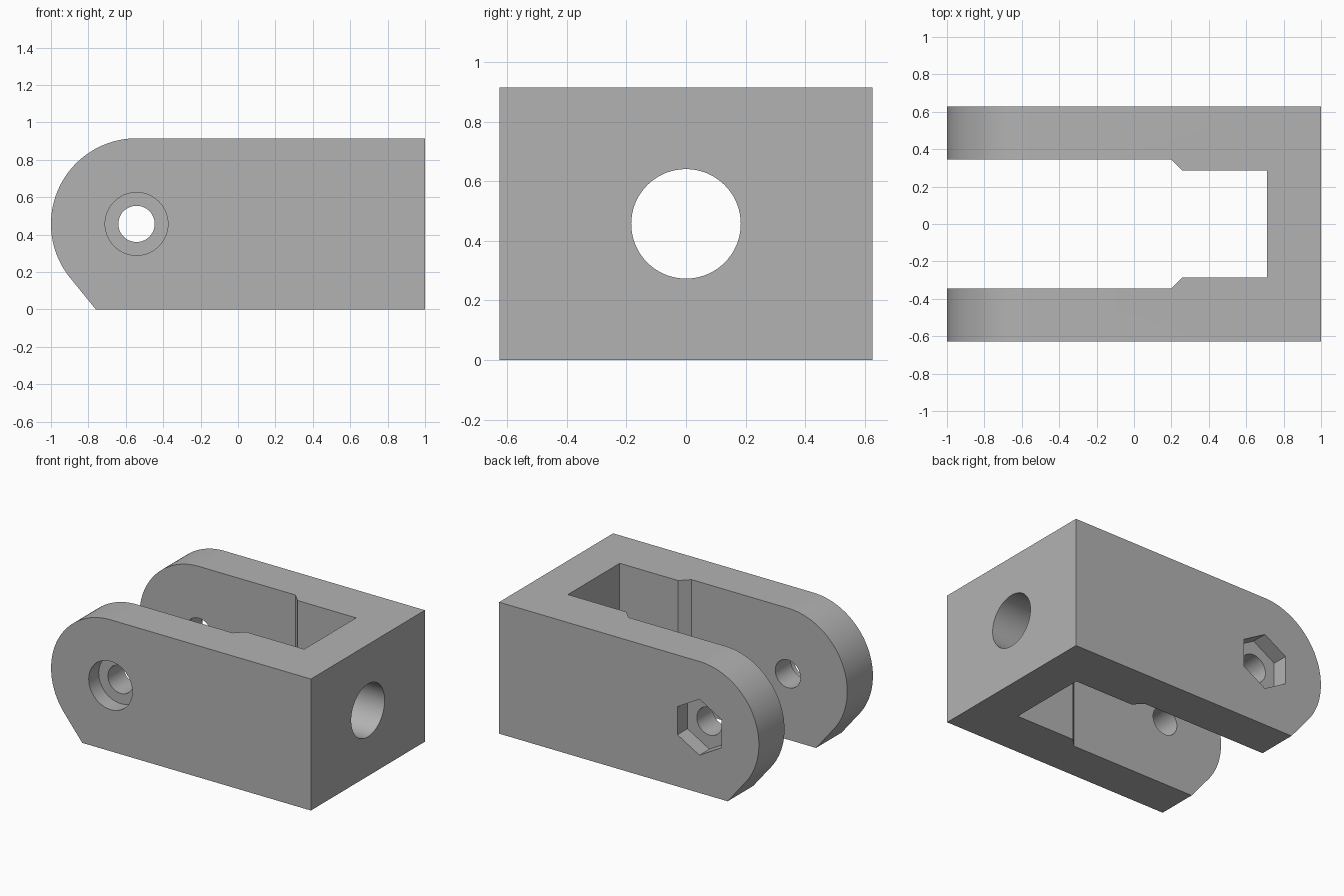
import bpy
import bmesh
from math import cos, sin, radians
from mathutils import Matrix, Vector

if "Cube" in bpy.data.objects:
    bpy.data.objects.remove(bpy.data.objects["Cube"])

HALF_Y, HEIGHT = 0.627, 0.915
R = HEIGHT / 2                      # rounded arm end radius
PIVOT = Vector((-1 + R, 0, R))      # axis of the cross pin

grey = bpy.data.materials.new("plain_grey")
grey.use_nodes = True
COLOUR = (0.45, 0.45, 0.45, 1)
grey.diffuse_color = COLOUR
grey.node_tree.nodes["Principled BSDF"].inputs["Base Color"].default_value = COLOUR


def prism(name, points, push):
    """Closed solid made by pushing a flat outline along a vector."""
    bm = bmesh.new()
    face = bm.faces.new([bm.verts.new(p) for p in points])
    top = bmesh.ops.extrude_face_region(bm, geom=[face])["geom"]
    bmesh.ops.translate(bm, vec=push, verts=[v for v in top if isinstance(v, bmesh.types.BMVert)])
    bmesh.ops.recalc_face_normals(bm, faces=bm.faces)
    mesh = bpy.data.meshes.new(name)
    bm.to_mesh(mesh)
    bm.free()
    obj = bpy.data.objects.new(name, mesh)
    bpy.context.collection.objects.link(obj)
    mesh.materials.append(grey)
    return obj


def ring(radius, sides, centre, axis):
    """Regular outline around the x or y axis, with a corner at the top."""
    side = Vector((1, 0, 0)) if axis == "y" else Vector((0, 1, 0))
    up = Vector((0, 0, 1))
    angles = [radians(360 * i / sides) for i in range(sides)]
    return [centre + radius * (sin(a) * side + cos(a) * up) for a in angles]


def cut(target, cutter):
    mod = target.modifiers.new(cutter.name, "BOOLEAN")
    mod.operation, mod.solver, mod.object = "DIFFERENCE", "EXACT", cutter
    bpy.context.view_layer.objects.active = target
    bpy.ops.object.modifier_apply(modifier=mod.name)
    bpy.data.objects.remove(cutter)


# Body: side outline with a round end that runs tangentially into a sloped heel
arc = [PIVOT + R * Vector((cos(radians(a)), 0, sin(radians(a)))) for a in range(90, 221, 2)]
heel = Vector((-0.76, 0, 0))
outline = arc + [heel, Vector((1, 0, 0)), Vector((1, 0, HEIGHT))]
body = prism("clevis_body", [p + Vector((0, -HALF_Y, 0)) for p in outline], (0, 2 * HALF_Y, 0))

# Stepped slot between the arms
half = [(-1.2, 0.345), (0.2, 0.345), (0.26, 0.285), (0.71, 0.285)]
slot = half + [(x, -y) for x, y in reversed(half)]
cut(body, prism("slot_cutter", [(x, y, -0.1) for x, y in slot], (0, 0, HEIGHT + 0.2)))

# Shank hole through the end wall
cut(body, prism("shank_cutter", ring(0.184, 72, Vector((0.5, 0, R)), "x"), (1, 0, 0)))

# Pin hole through both arms, round recess in front, hexagonal recess behind
front = PIVOT - Vector((0, 1, 0))
back = PIVOT + Vector((0, 1, 0))
DEPTH = 1 - HALF_Y + 0.11
cut(body, prism("pin_cutter", ring(0.097, 48, front, "y"), (0, 2, 0)))
cut(body, prism("head_cutter", ring(0.168, 64, front, "y"), (0, DEPTH, 0)))
cut(body, prism("nut_cutter", ring(0.195, 6, back, "y"), (0, -DEPTH, 0)))

# Smooth curved walls, sharp edges elsewhere
bpy.ops.object.select_all(action="DESELECT")
body.select_set(True)
bpy.context.view_layer.objects.active = body
bpy.ops.object.shade_smooth_by_angle(angle=radians(25))
